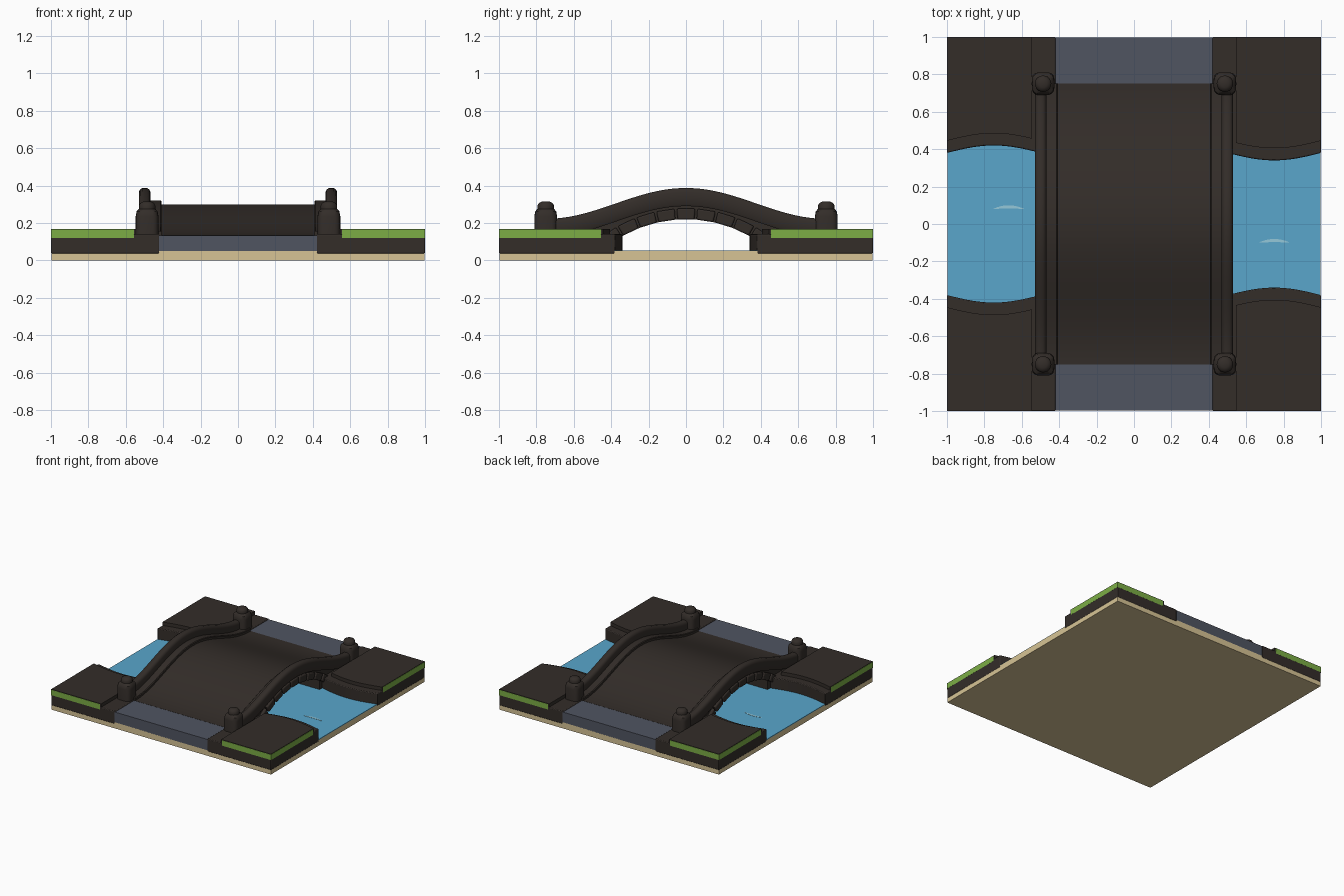
import bpy, bmesh, math
from mathutils import Vector

if "Cube" in bpy.data.objects:
    bpy.data.objects.remove(bpy.data.objects["Cube"])


def mat(name, r, g, b):
    m = bpy.data.materials.new(name)
    m.diffuse_color = (r, g, b, 1)
    m.use_nodes = True
    m.node_tree.nodes["Principled BSDF"].inputs["Base Color"].default_value = m.diffuse_color
    return m


STONE = mat("dark_stone", 0.033, 0.026, 0.022)
GRASS = mat("grass_green", 0.2, 0.42, 0.06)
WATER = mat("water_blue", 0.1, 0.38, 0.6)
FOAM = mat("ripple_blue", 0.3, 0.58, 0.7)
SAND = mat("sand", 0.68, 0.55, 0.3)
ROAD = mat("road_grey", 0.08, 0.09, 0.12)


def finish(bm, name, m, bevel=0, smooth=True):
    bmesh.ops.recalc_face_normals(bm, faces=bm.faces)
    me = bpy.data.meshes.new(name)
    bm.to_mesh(me)
    bm.free()
    me.materials.append(m)
    ob = bpy.data.objects.new(name, me)
    bpy.context.collection.objects.link(ob)
    if bevel:
        mod = ob.modifiers.new("bevel", 'BEVEL')
        mod.width, mod.segments, mod.limit_method = bevel, 2, 'ANGLE'
        mod.angle_limit = math.radians(40)
    if smooth:
        bpy.ops.object.select_all(action='DESELECT')
        ob.select_set(True)
        bpy.context.view_layer.objects.active = ob
        bpy.ops.object.shade_smooth_by_angle(angle=math.radians(35))
    return ob


def prism(name, pts, lo, hi, axis, m, bevel=0):
    """Extrude a 2D outline along x (outline is y,z) or z (outline is x,y)."""
    bm = bmesh.new()
    put = (lambda a, b: (lo, a, b)) if axis == 'x' else (lambda a, b: (a, b, lo))
    face = bm.faces.new([bm.verts.new(put(*p)) for p in pts])
    r = bmesh.ops.extrude_face_region(bm, geom=[face])
    d = Vector((hi - lo, 0, 0)) if axis == 'x' else Vector((0, 0, hi - lo))
    bmesh.ops.translate(bm, vec=d, verts=[v for v in r['geom'] if isinstance(v, bmesh.types.BMVert)])
    return finish(bm, name, m, bevel)


def box(name, x0, x1, y0, y1, z0, z1, m, bevel=0):
    return prism(name, [(x0, y0), (x1, y0), (x1, y1), (x0, y1)], z0, z1, 'z', m, bevel)


def hump(y):
    return 0.135 + 0.0825 * (1 + math.cos(math.pi * y / 0.75))


def bank_edge(x):
    return 0.38 + (0.04 * math.sin(2 * math.pi * x) if abs(x) > 0.5 else 0)


# Ground slab, water and approach roads
box("sand_base", -0.998, 0.998, -0.998, 0.998, 0, 0.05, SAND)
box("water", -0.998, 0.998, -0.43, 0.43, 0.046, 0.052, WATER)
for s in (-1, 1):
    box("approach_road", -0.425, 0.425, *sorted((s * 0.5, s * 0.998)), 0.045, 0.134, ROAD)

# Water ripples
for cx, cy in ((-0.67, 0.08), (0.75, -0.1)):
    t = [i / 10 - 1 for i in range(21)]
    arc = [(cx + 0.085 * u, cy + 0.02 * (1 - u * u)) for u in t]
    arc += [(cx + 0.085 * u, cy + 0.004 * (1 - u * u) - 0.001) for u in reversed(t[1:-1])]
    prism("ripple", arc, 0.05, 0.0535, 'z', FOAM)

# Four banks: stone wall, green grass slab and dark turf cover
for sx in (-1, 1):
    for sy in (-1, 1):
        def bank(name, x0, out, off, z0, z1, m, bevel=0):
            xs = [x0 + (out - x0) * i / 20 for i in range(21)]
            pts = [(sx * x, sy * (bank_edge(sx * x) + off)) for x in xs]
            pts += [(sx * out, sy * out), (sx * x0, sy * out)]
            prism(name, pts, z0, z1, 'z', m, bevel)
        bank("bank_wall", 0.42, 1.0, 0, 0.036, 0.14, STONE, 0.006)
        bank("grass", 0.555, 1.0005, 0.075, 0.12, 0.164, GRASS)
        bank("turf_cover", 0.545, 0.9985, 0.065, 0.115, 0.168, STONE)

# Bridge body with arched opening
R, CZ = 0.687, 0.22 - 0.687
N = 48
ys = [-0.75 + 1.5 * i / N for i in range(N + 1)]
top = [(y, hump(y)) for y in ys]
soffit = []
for i in range(25):
    y = 0.345 - 0.69 * i / 24
    soffit.append((y, CZ + math.sqrt(R * R - y * y)))
body = top + [(0.75, 0.04), (0.345, 0.04)] + soffit + [(-0.345, 0.04), (-0.75, 0.04)]
prism("bridge_body", body, -0.5, 0.5, 'x', STONE)


# Swept parts that follow the hump of the deck
def sweep(name, section):
    bm = bmesh.new()
    rings = [[bm.verts.new((x, y, hump(y) + z)) for x, z in section] for y in ys]
    n = len(section)
    for a, b in zip(rings, rings[1:]):
        for i in range(n):
            bm.faces.new((a[i], a[(i + 1) % n], b[(i + 1) % n], b[i]))
    bm.faces.new(rings[0])
    bm.faces.new(rings[-1])
    finish(bm, name, STONE)


for s in (-1, 1):
    rail = [(0.468, -0.01), (0.468, 0.065), (0.474, 0.079), (0.486, 0.087), (0.512, 0.087),
            (0.524, 0.079), (0.53, 0.065), (0.53, 0.0), (0.524, -0.01)]
    sweep("parapet_rail", [(s * x, z) for x, z in rail])
    sweep("deck_curb", [(s * x, z) for x, z in
                        ((0.41, -0.01), (0.41, 0.016), (0.415, 0.021), (0.475, 0.021), (0.475, -0.01))])

    # Arch stones
    for k in range(-4, 5):
        pts = []
        for r, da in ((R, -0.066), (R, 0.066), (R + 0.058, 0.066), (R + 0.058, -0.066)):
            a = k * 0.148 + da
            pts.append((r * math.sin(a), CZ + r * math.cos(a)))
        prism("arch_stone", pts, s * 0.46, s * 0.522, 'x', STONE, 0.008)

    # End posts with rounded caps
    for sy in (-1, 1):
        bm = bmesh.new()
        prof = [(0.061, 0.1), (0.061, 0.235), (0.056, 0.262), (0.044, 0.276), (0.044, 0.294),
                (0.036, 0.307), (0.02, 0.315)]
        S = 20
        rings = []
        for r, z in prof:
            ring = []
            for i in range(S):
                a = 2 * math.pi * i / S
                c, d = math.cos(a), math.sin(a)
                q = 0.55 if r > 0.05 else 1.0  # squarish shaft, round cap
                ring.append(bm.verts.new((s * 0.486 + r * math.copysign(abs(c) ** q, c),
                                          sy * 0.75 + r * math.copysign(abs(d) ** q, d), z)))
            rings.append(ring)
        for a, b in zip(rings, rings[1:]):
            for i in range(S):
                j = (i + 1) % S
                bm.faces.new((a[i], a[j], b[j], b[i]))
        bm.faces.new(rings[0])
        bm.faces.new(rings[-1])
        finish(bm, "end_post", STONE)
